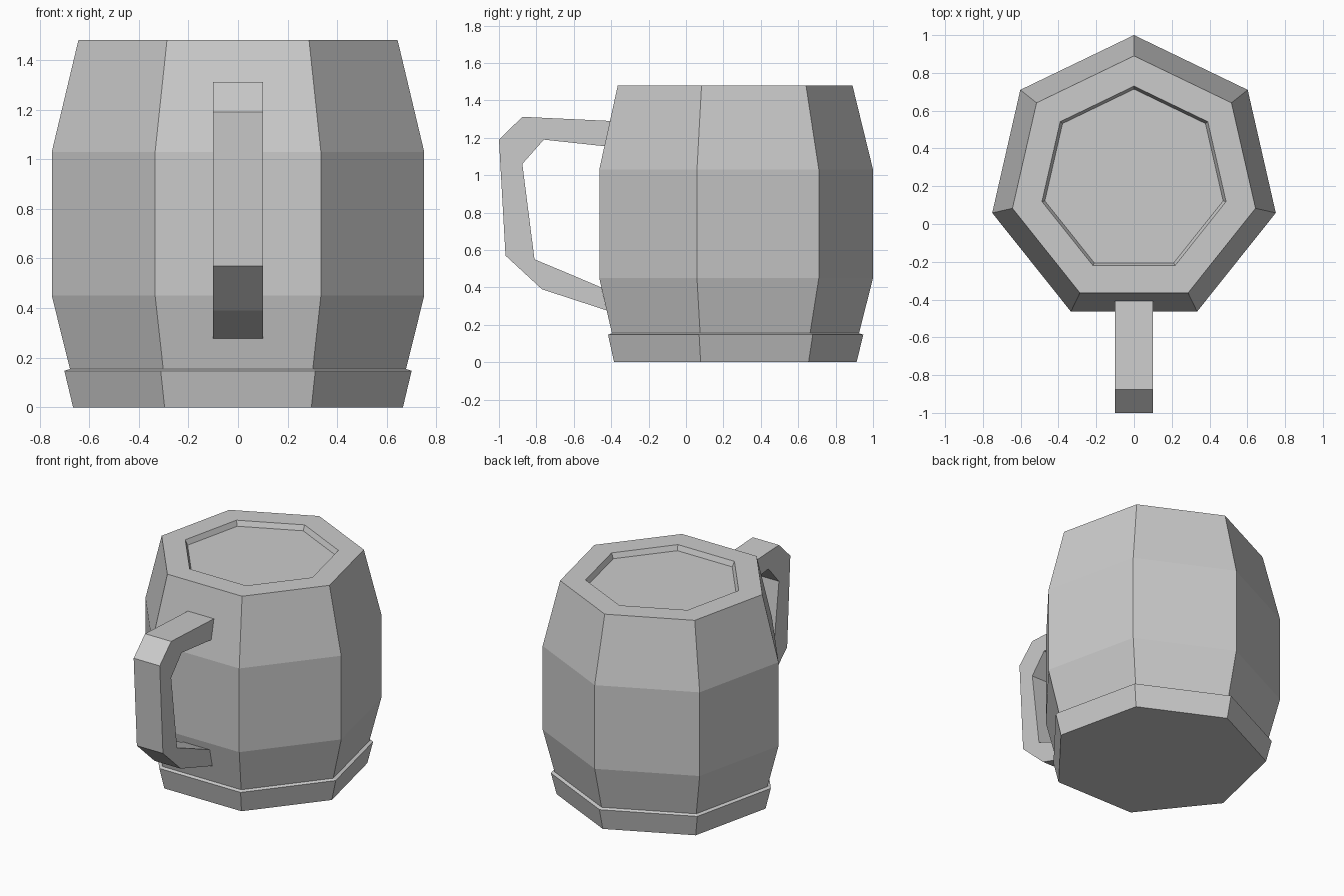
import bpy
import bmesh
from math import sin, cos, tau

if "Cube" in bpy.data.objects:
    bpy.data.objects.remove(bpy.data.objects["Cube"])

SIDES = 7
CENTRE_Y = 0.23


def finish(name, bm):
    bmesh.ops.recalc_face_normals(bm, faces=bm.faces)
    mesh = bpy.data.meshes.new(name)
    bm.to_mesh(mesh)
    bm.free()
    obj = bpy.data.objects.new(name, mesh)
    bpy.context.collection.objects.link(obj)
    return obj


def heptagon_lathe(name, profile):
    """Seven-sided solid from (radius, z) pairs, capped at both ends."""
    bm = bmesh.new()
    rings = [[bm.verts.new((r * sin(tau * i / SIDES), CENTRE_Y + r * cos(tau * i / SIDES), z))
              for i in range(SIDES)] for r, z in profile]
    for low, high in zip(rings, rings[1:]):
        for i in range(SIDES):
            j = (i + 1) % SIDES
            bm.faces.new((low[i], low[j], high[j], high[i]))
    bm.faces.new(rings[0])
    bm.faces.new(rings[-1])
    return finish(name, bm)


# Barrel body with foot band, rim and shallow recessed drink surface
heptagon_lathe("mug_body", [
    (0.682, 0.0), (0.718, 0.147), (0.695, 0.155), (0.770, 0.45),
    (0.770, 1.03), (0.660, 1.48), (0.500, 1.48), (0.484, 1.445)])

# Handle: outer and inner (y, z) outlines, joined into a bar 0.2 wide
outer = [(-0.405, 1.29), (-0.875, 1.312), (-1.0, 1.19),
         (-0.965, 0.57), (-0.77, 0.39), (-0.424, 0.277)]
inner = [(-0.436, 1.155), (-0.76, 1.19), (-0.875, 1.06),
         (-0.81, 0.55), (-0.63, 0.475), (-0.453, 0.40)]
bm = bmesh.new()
sections = [[bm.verts.new((x, y, z)) for x, (y, z) in
             ((-0.1, o), (0.1, o), (0.1, i), (-0.1, i))]
            for o, i in zip(outer, inner)]
for a, b in zip(sections, sections[1:]):
    for k in range(4):
        n = (k + 1) % 4
        bm.faces.new((a[k], a[n], b[n], b[k]))
bm.faces.new(sections[0])
bm.faces.new(sections[-1])
finish("mug_handle", bm)
